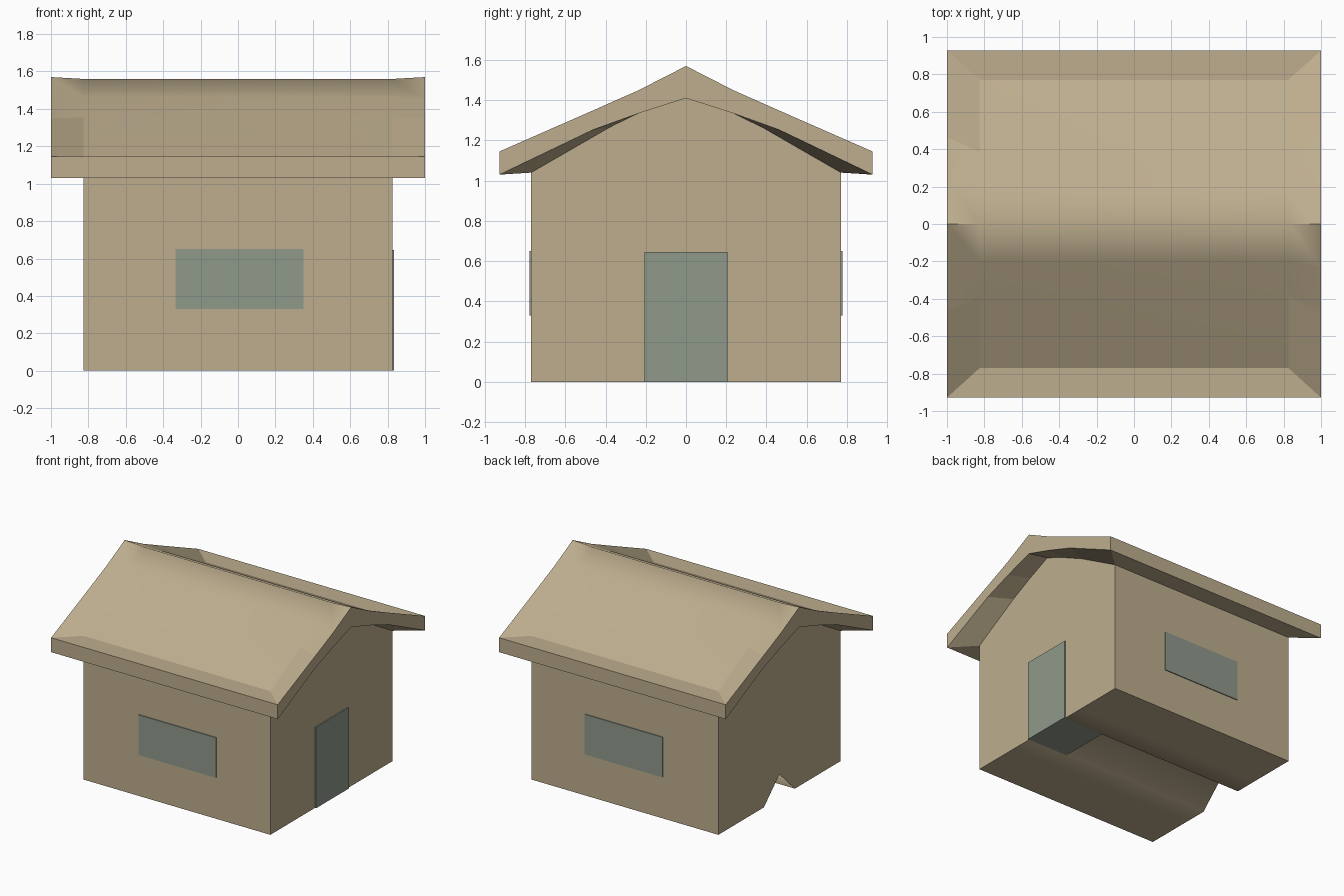
import bpy, bmesh, math

if "Cube" in bpy.data.objects:
    bpy.data.objects.remove(bpy.data.objects["Cube"])


def material(name, rgb):
    m = bpy.data.materials.new(name)
    m.diffuse_color = (*rgb, 1)
    m.use_nodes = True
    m.node_tree.nodes["Principled BSDF"].inputs["Base Color"].default_value = m.diffuse_color
    return m


plaster = material("sand", (0.51, 0.42, 0.27))
glass = material("grey_green", (0.28, 0.32, 0.26))


def add_object(name, bm, mat):
    bmesh.ops.recalc_face_normals(bm, faces=bm.faces)
    me = bpy.data.meshes.new(name)
    bm.to_mesh(me)
    bm.free()
    me.materials.append(mat)
    ob = bpy.data.objects.new(name, me)
    bpy.context.collection.objects.link(ob)
    return ob


def box(name, lo, hi, mat):
    bm = bmesh.new()
    bmesh.ops.create_cube(bm, size=1)
    for v in bm.verts:
        v.co = [(a + b) / 2 + c * (b - a) for a, b, c in zip(lo, hi, v.co)]
    return add_object(name, bm, mat)


# House shell: cross-section loops swept from the middle out to the eaves
WX, RX = 0.825, 1.0
# wall y, rim y, floor z, wall top z, rim bottom z, rim top z, roof z
half = [
    (0.0, 0.0, 0.19, 1.44, 1.41, 1.57, 1.56),
    (0.195, 0.235, 0.0, 1.355, 1.335, 1.45, 1.462),
    (0.385, 0.465, 0.0, 1.262, 1.252, 1.348, 1.355),
    (0.77, 0.928, 0.0, 1.04, 1.03, 1.145, 1.146),
]
sections = [(-s[0], -s[1], *s[2:]) for s in half[:0:-1]] + half

bm = bmesh.new()
rings = []
for y, ry, floor, wall, low, high, roof in sections:
    side = [(WX, y, floor), (WX, y, wall), (RX, ry, low), (RX, ry, high), (WX, y, roof)]
    loop = side + [(-px, py, pz) for px, py, pz in reversed(side)]
    rings.append([bm.verts.new(p) for p in loop])
n = len(rings[0])
for a, b in zip(rings, rings[1:]):
    for i in range(n):
        j = (i + 1) % n
        bm.faces.new((a[i], a[j], b[j], b[i]))
# Long walls, soffits, fascias and flat eave strips
for r in (rings[0], rings[-1]):
    for i in range(4):
        bm.faces.new((r[i], r[i + 1], r[n - 2 - i], r[n - 1 - i]))
bmesh.ops.recalc_face_normals(bm, faces=bm.faces)

# Smooth the rounded ridge and the floor groove, keep the other corners crisp
for f in bm.faces:
    f.smooth = True
for e in bm.edges:
    p, q = (v.co for v in e.verts)
    lengthwise = abs(p.x - q.x) > 1 and abs(p.y) < 0.3
    e.smooth = lengthwise or e.calc_face_angle(0) < math.radians(8)
add_object("house_shell", bm, plaster)

# Window block runs right through and shows on both long walls
box("windows", (-0.335, -0.777, 0.33), (0.35, 0.777, 0.65), glass)
# Door block set into the right gable wall
box("door", (0.47, -0.207, 0.0), (0.835, 0.207, 0.645), glass)
